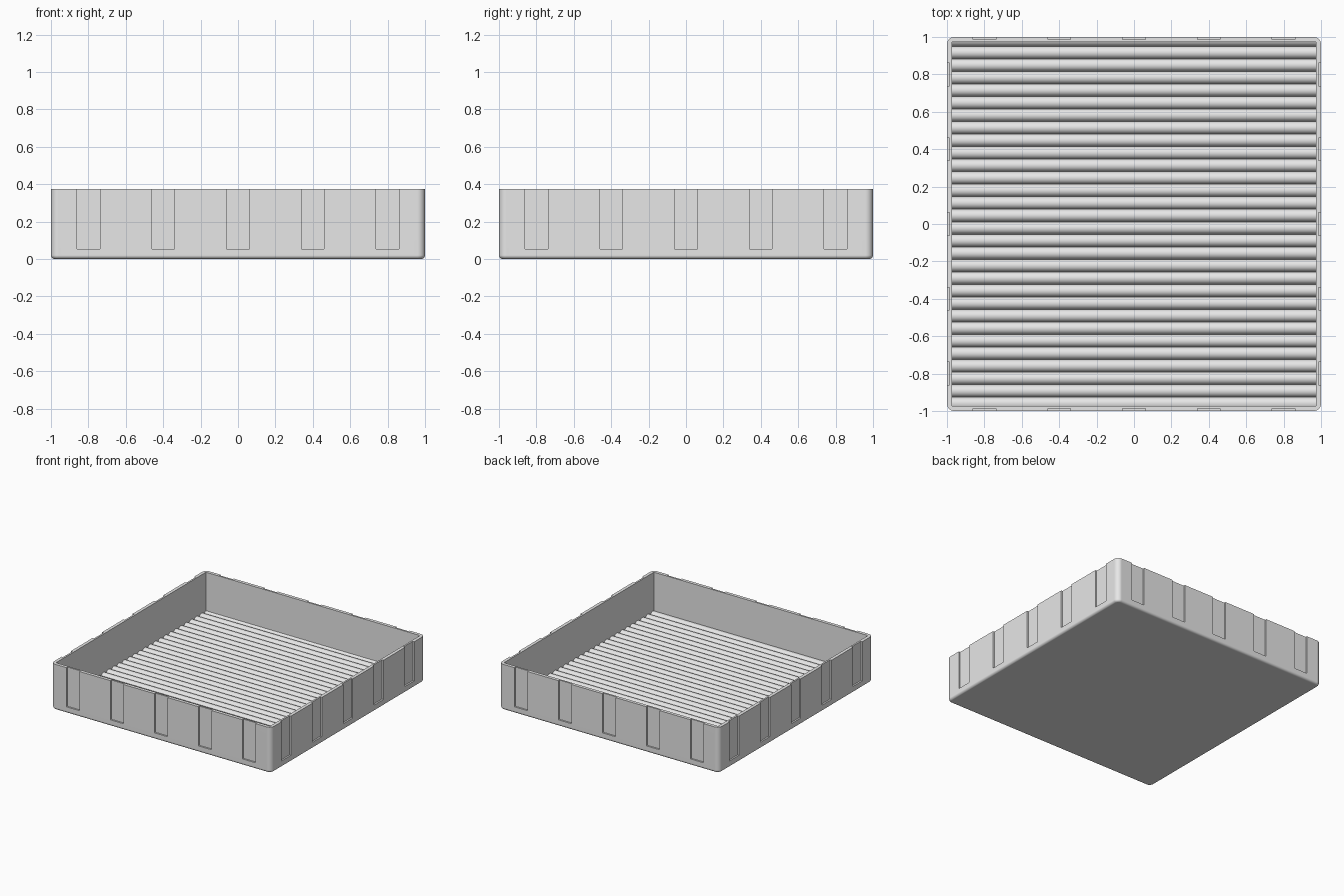
import bpy
import bmesh
import math

if "Cube" in bpy.data.objects:
    bpy.data.objects.remove(bpy.data.objects["Cube"], do_unlink=True)

HEIGHT = 0.375
INNER = 0.973          # half width of the cavity
PITCH = 0.067          # spacing of the floor ribs
VALLEY_Y = 0.012       # position of one groove between ribs
VALLEY_Z = 0.027
RECESS_DEPTH = 0.013
STEPS = 10             # segments per rib

grey = bpy.data.materials.new("light_grey")
grey.use_nodes = True
colour = (0.8, 0.8, 0.8, 1)
grey.diffuse_color = colour
grey.node_tree.nodes["Principled BSDF"].inputs["Base Color"].default_value = colour


def make_object(name, bm):
    bmesh.ops.recalc_face_normals(bm, faces=bm.faces)
    mesh = bpy.data.meshes.new(name)
    bm.to_mesh(mesh)
    bm.free()
    mesh.materials.append(grey)
    obj = bpy.data.objects.new(name, mesh)
    bpy.context.collection.objects.link(obj)
    return obj


def add_box(bm, low, high):
    verts = bmesh.ops.create_cube(bm, size=1)["verts"]
    for v in verts:
        for i in range(3):
            v.co[i] = high[i] if v.co[i] > 0 else low[i]


def rib_height(y):
    u = ((y - VALLEY_Y) / PITCH % 1) * 2 - 1
    return VALLEY_Z + PITCH / 2 * math.sqrt(max(0, 1 - u * u))


# Tray body: box with rounded upright corners and rounded bottom rim
bm = bmesh.new()
add_box(bm, (-1, -1, 0), (1, 1, HEIGHT))
upright = [e for e in bm.edges if abs(e.verts[0].co.z - e.verts[1].co.z) > 0.1]
bmesh.ops.bevel(bm, geom=upright, offset=0.04, segments=6, profile=0.5, affect='EDGES')
bottom = [e for e in bm.edges if all(v.co.z < 0.001 for v in e.verts)]
bmesh.ops.bevel(bm, geom=bottom, offset=0.02, segments=4, profile=0.5, affect='EDGES')
tray = make_object("ribbed_tray", bm)

# Cavity cutter: its underside is scalloped to leave rounded ribs on the floor
bm = bmesh.new()
ys = [-INNER, INNER]
for k in range(-16, 16):
    for i in range(STEPS):
        y = VALLEY_Y + PITCH * (k + (1 - math.cos(math.pi * i / STEPS)) / 2)
        if abs(y) < INNER - 0.001:
            ys.append(y)
profile = [(y, rib_height(y)) for y in sorted(ys)]
profile += [(INNER, HEIGHT + 0.1), (-INNER, HEIGHT + 0.1)]
face = bm.faces.new([bm.verts.new((-INNER, y, z)) for y, z in profile])
extruded = bmesh.ops.extrude_face_region(bm, geom=[face])["geom"]
moved = [g for g in extruded if isinstance(g, bmesh.types.BMVert)]
bmesh.ops.translate(bm, verts=moved, vec=(2 * INNER, 0, 0))

# Recess cutters: five shallow slots, open at the top, on each outer wall
for side in (-1, 1):
    near, far = sorted((side * (1 - RECESS_DEPTH), side * 1.1))
    for k in range(-2, 3):
        a, b = 0.4 * k - 0.061, 0.4 * k + 0.061
        add_box(bm, (a, near, 0.053), (b, far, HEIGHT + 0.1))
        add_box(bm, (near, a, 0.053), (far, b, HEIGHT + 0.1))
cutter = make_object("cutter", bm)
cutter.hide_render = True

# Cut the body, then smooth the rounded parts only
bpy.context.view_layer.objects.active = tray
tray.select_set(True)
cut = tray.modifiers.new("cut", 'BOOLEAN')
cut.operation = 'DIFFERENCE'
cut.solver = 'EXACT'
cut.object = cutter
bpy.ops.object.modifier_apply(modifier=cut.name)
bpy.data.objects.remove(cutter, do_unlink=True)
bpy.ops.object.shade_smooth_by_angle(angle=math.radians(35))
weighted = tray.modifiers.new("weighted_normals", 'WEIGHTED_NORMAL')
weighted.keep_sharp = True
